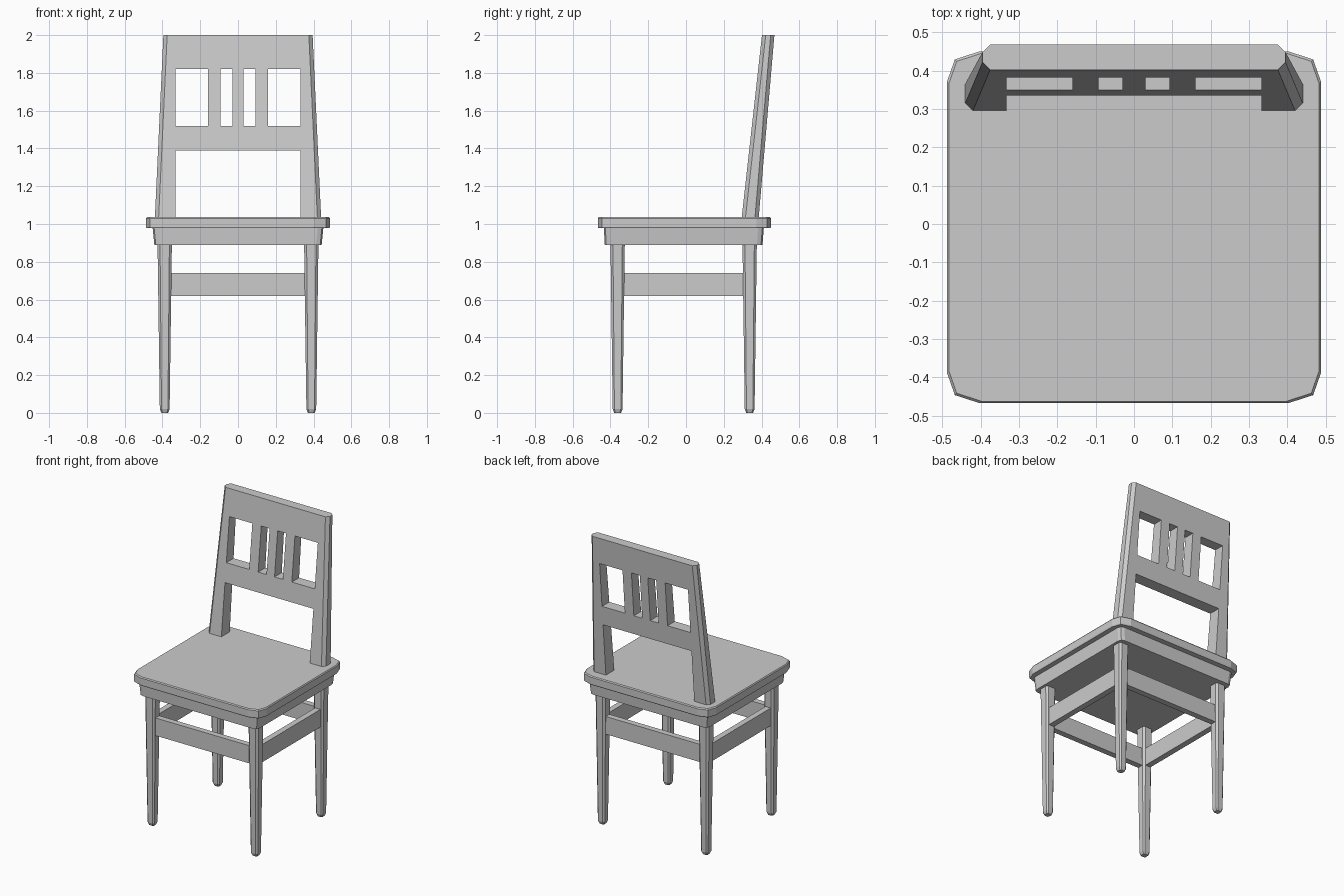
import bpy, bmesh

old = bpy.data.objects.get("Cube")
if old:
    bpy.data.objects.remove(old)

grey = bpy.data.materials.new("plain_grey")
grey.use_nodes = True
COLOUR = (0.6, 0.6, 0.6, 1)
grey.diffuse_color = COLOUR
grey.node_tree.nodes["Principled BSDF"].inputs["Base Color"].default_value = COLOUR


def finish(name, bm):
    bmesh.ops.recalc_face_normals(bm, faces=bm.faces)
    mesh = bpy.data.meshes.new(name)
    bm.to_mesh(mesh)
    bm.free()
    mesh.materials.append(grey)
    obj = bpy.data.objects.new(name, mesh)
    bpy.context.scene.collection.objects.link(obj)
    return obj


def loft(name, rings):
    """Closed solid through a stack of equal-length rings of points."""
    bm = bmesh.new()
    loops = [[bm.verts.new(p) for p in ring] for ring in rings]
    n = len(loops[0])
    for a, b in zip(loops, loops[1:]):
        for i in range(n):
            j = (i + 1) % n
            bm.faces.new((a[i], a[j], b[j], b[i]))
    bm.faces.new(loops[0][::-1])
    bm.faces.new(loops[-1])
    return finish(name, bm)


def slab(hx, y0, y1, z, corner):
    """Rectangle whose corners follow the given (inset x, inset y) points."""
    cy, hy = (y0 + y1) / 2, (y1 - y0) / 2
    ring = []
    for sx, sy in ((1, 1), (-1, 1), (-1, -1), (1, -1)):
        pts = corner if sx * sy > 0 else corner[::-1]
        ring += [(sx * (hx - a), cy + sy * (hy - b), z) for a, b in pts]
    return ring


def box(name, x0, x1, y0, y1, z0, z1):
    cx, hx = (x0 + x1) / 2, (x1 - x0) / 2
    rings = [[(x + cx, y, z) for x, y, z in slab(hx, y0, y1, z, [(0, 0)])]
             for z in (z0, z1)]
    return loft(name, rings)


# Seat board with blunted corners, and the apron below it
seat_corner = [(0, 0.078), (0.02, 0.021), (0.085, 0)]
loft("seat", [slab(0.484, -0.465, 0.447, 0.978, seat_corner),
              slab(0.487, -0.467, 0.45, 0.985, seat_corner),
              slab(0.487, -0.467, 0.45, 1.03, seat_corner),
              slab(0.482, -0.462, 0.445, 1.037, seat_corner)])
apron_corner = [(0, 0.03), (0.008, 0.008), (0.03, 0)]
loft("apron", [slab(0.443, -0.43, 0.405, 0.89, apron_corner),
               slab(0.452, -0.435, 0.412, 0.98, apron_corner)])


# Tapered legs with chamfered edges and a blunt foot
def leg(name, cx, cy):
    rings = []
    for half, z in ((0.018, 0), (0.026, 0.02), (0.038, 0.9)):
        c = half * 0.35
        rings.append([(x + cx, y + cy, z)
                      for x, y, z in slab(half, -half, half, z, [(0, c), (c, 0)])])
    return loft(name, rings)


for side, s in (("left", 1), ("right", -1)):
    leg(f"front_leg_{side}", s * 0.388, -0.362)
    leg(f"back_leg_{side}", s * 0.388, 0.337)
    box(f"side_stretcher_{side}", s * 0.388 - 0.02, s * 0.388 + 0.02,
        -0.345, 0.32, 0.62, 0.74)
for end, y in (("front", -0.362), ("back", 0.337)):
    box(f"{end}_stretcher", -0.37, 0.37, y - 0.02, y + 0.02, 0.62, 0.74)

# Backrest: a leaning panel laid out in cells, leaving the openings empty
half_cols = [0.03, 0.093, 0.16, 0.332, 0.42, 0.44]
cols = [-x for x in half_cols[::-1]] + half_cols
rows = [1.0, 1.39, 1.52, 1.82, 2.0]
last = len(cols) - 1
open_cells = {(c, 0) for c in range(2, last - 2)} | {(c, 2) for c in (2, 4, 6, 8)}

bm = bmesh.new()
grid = {}
for i, x in enumerate(cols):
    for k, z in enumerate(rows):
        t = (z - 1.035) / 0.965
        edge = 0.02 if i in (0, last) else 0
        px = x
        if abs(x) > 0.4:
            px = x - (0.045 if x > 0 else -0.045) * t
        grid[i, k, 0] = bm.verts.new((px, 0.295 + 0.107 * t + edge, z))
        grid[i, k, 1] = bm.verts.new((px, 0.385 + 0.083 * t - edge, z))

walls = {}
for i in range(last):
    for k in range(len(rows) - 1):
        if (i, k) in open_cells:
            continue
        loop = [(i, k), (i + 1, k), (i + 1, k + 1), (i, k + 1)]
        bm.faces.new([grid[p + (0,)] for p in loop])
        bm.faces.new([grid[p + (1,)] for p in loop[::-1]])
        for a, b in zip(loop, loop[1:] + loop[:1]):
            key = frozenset((a, b))
            walls[key] = None if key in walls else (a, b)
for pair in walls.values():
    if pair:
        a, b = pair
        bm.faces.new((grid[a + (0,)], grid[a + (1,)], grid[b + (1,)], grid[b + (0,)]))
bmesh.ops.delete(bm, geom=[v for v in bm.verts if not v.link_faces], context="VERTS")
finish("backrest", bm)
